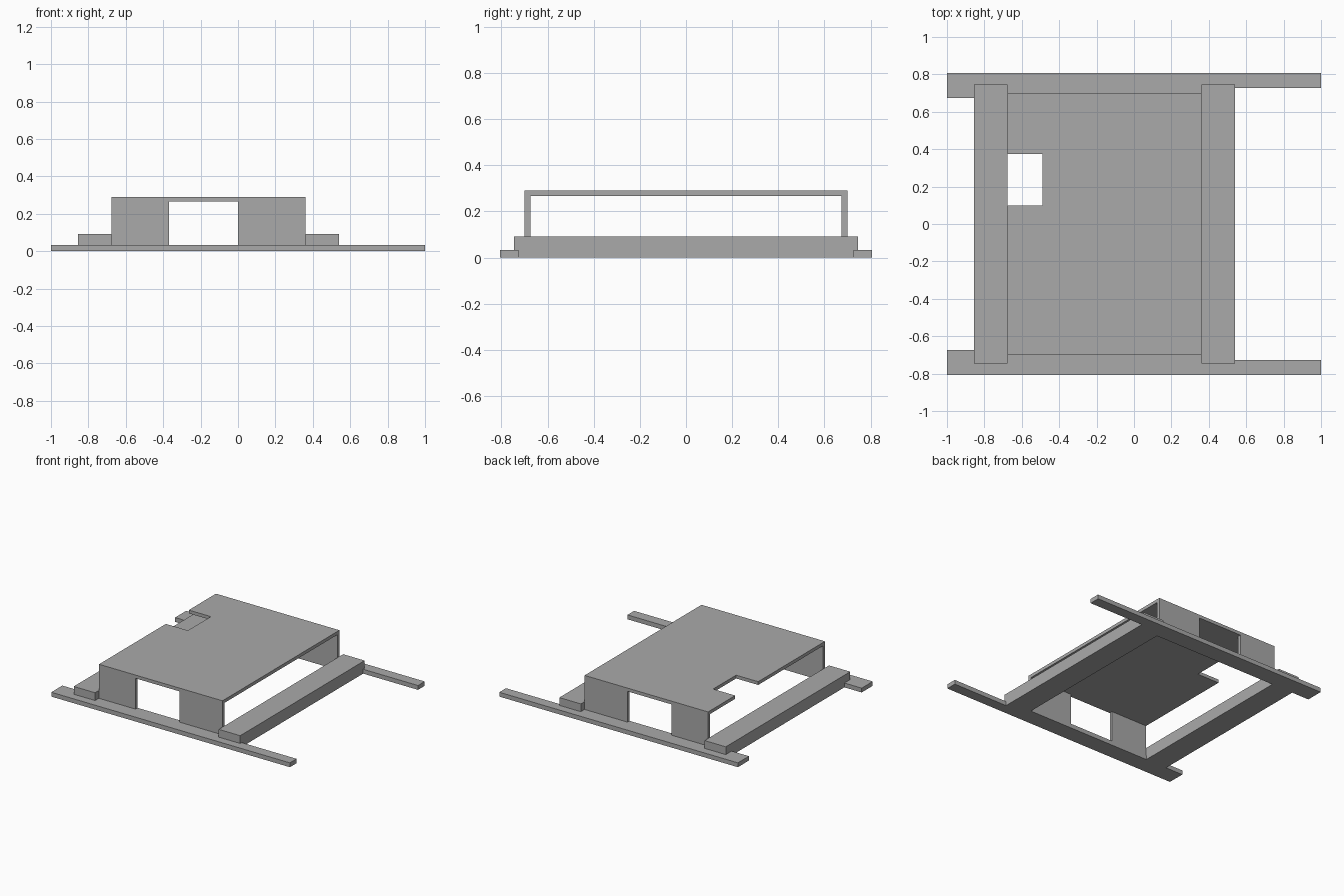
import bpy
import bmesh
from mathutils import Vector

cube = bpy.data.objects.get("Cube")
if cube:
    bpy.data.objects.remove(cube, do_unlink=True)

grey = bpy.data.materials.new("plain grey")
grey.use_nodes = True
colour = (0.4, 0.4, 0.4, 1)
grey.diffuse_color = colour
grey.node_tree.nodes["Principled BSDF"].inputs["Base Color"].default_value = colour

# Shared dimensions
RAIL_TOP, BAR_TOP, ROOF_UNDER, ROOF_TOP = 0.033, 0.092, 0.266, 0.291
RAIL_OUT, RAIL_NARROW, RAIL_IN = 0.807, 0.727, 0.675
BAR_END, ROOF_Y = 0.745, 0.7
LEFT_BAR, RIGHT_BAR = (0.36, 0.54), (-0.855, -0.677)
ROOF_X = (-0.675, 0.36)


def prism(name, profile, axis, start, end):
    """Extrude a closed 2D profile along the given axis (0 x, 1 y, 2 z)."""
    bm = bmesh.new()
    verts = []
    for a, b in profile:
        co = [a, b]
        co.insert(axis, start)
        verts.append(bm.verts.new(co))
    face = bm.faces.new(verts)
    grown = bmesh.ops.extrude_face_region(bm, geom=[face])
    shift = Vector((0, 0, 0))
    shift[axis] = end - start
    moved = [v for v in grown["geom"] if isinstance(v, bmesh.types.BMVert)]
    bmesh.ops.translate(bm, vec=shift, verts=moved)
    bmesh.ops.recalc_face_normals(bm, faces=bm.faces)
    mesh = bpy.data.meshes.new(name)
    bm.to_mesh(mesh)
    bm.free()
    mesh.materials.append(grey)
    obj = bpy.data.objects.new(name, mesh)
    bpy.context.collection.objects.link(obj)
    return obj


def rect(a, b):
    return [(a[0], b[0]), (a[1], b[0]), (a[1], b[1]), (a[0], b[1])]


for label, side in (("front", -1), ("back", 1)):
    # Base rail, narrower beyond the left crossbar
    step = LEFT_BAR[1]
    outline = [(-1, RAIL_OUT), (1, RAIL_OUT), (1, RAIL_NARROW),
               (step, RAIL_NARROW), (step, RAIL_IN), (-1, RAIL_IN)]
    prism(label + "_rail", [(x, side * y) for x, y in outline], 2, 0, RAIL_TOP)

    # Wall panels either side of the opening
    for part, span in (("right", (ROOF_X[0], -0.37)), ("left", (0, ROOF_X[1]))):
        prism(f"{label}_{part}_wall", rect(span, (RAIL_TOP, ROOF_UNDER)),
              1, side * RAIL_IN, side * ROOF_Y)

# Crossbars, notched at the ends to sit over the rails
half = [(RAIL_IN, 0), (RAIL_IN, RAIL_TOP), (BAR_END, RAIL_TOP), (BAR_END, BAR_TOP)]
section = half + [(-y, z) for y, z in reversed(half)]
for label, span in (("left", LEFT_BAR), ("right", RIGHT_BAR)):
    prism(label + "_crossbar", section, 0, *span)

# Roof panel with a rectangular notch in its right edge
x0, x1 = ROOF_X
notch_x, notch_y = -0.49, (0.1, 0.375)
roof = [(x0, -ROOF_Y), (x1, -ROOF_Y), (x1, ROOF_Y), (x0, ROOF_Y),
        (x0, notch_y[1]), (notch_x, notch_y[1]),
        (notch_x, notch_y[0]), (x0, notch_y[0])]
prism("roof_panel", roof, 2, ROOF_UNDER, ROOF_TOP)
